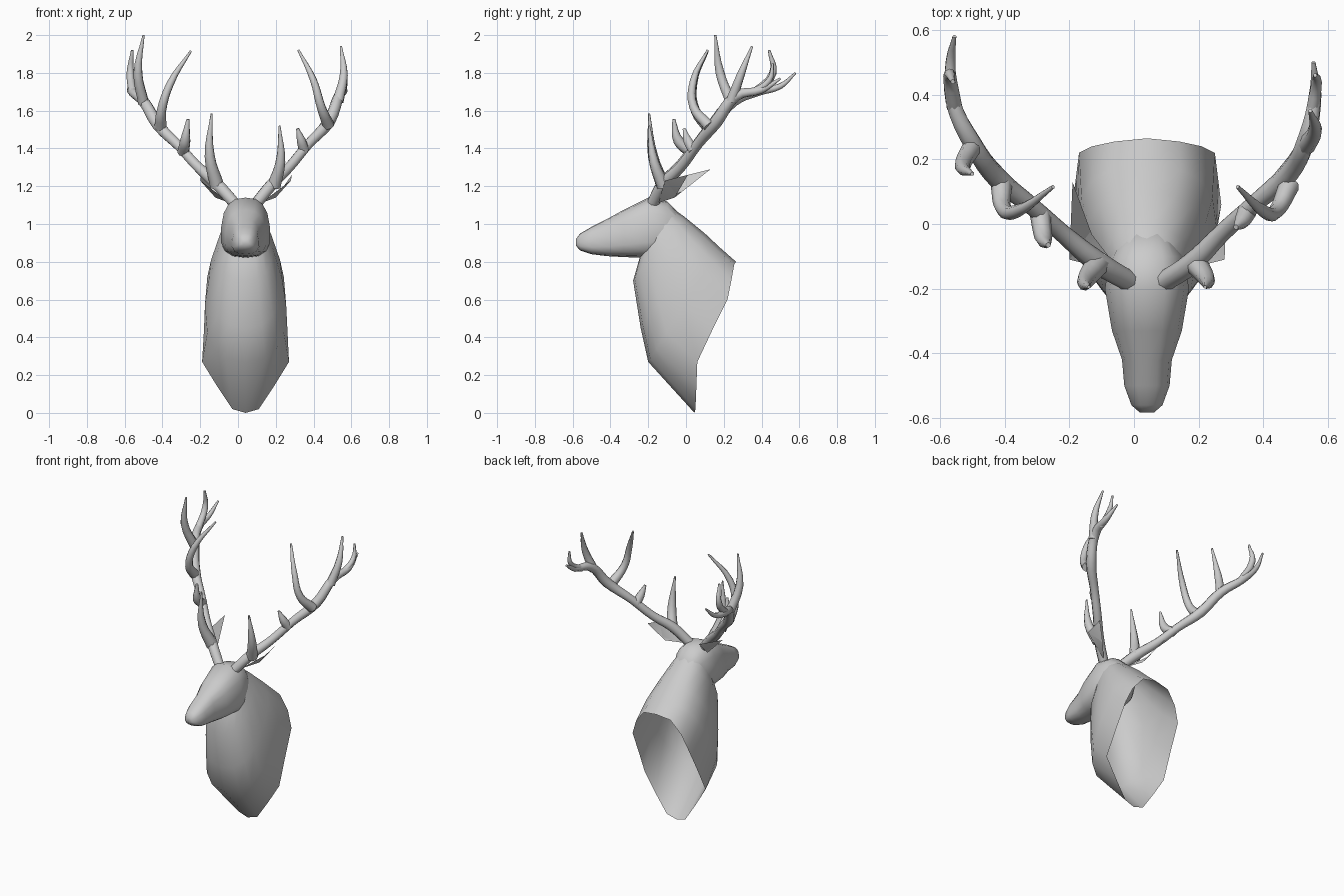
import bpy, bmesh, math
from mathutils import Vector

if "Cube" in bpy.data.objects:
    bpy.data.objects.remove(bpy.data.objects["Cube"])

CX = 0.04  # centre line of head and neck


def finish(obj, angle=50):
    bpy.ops.object.select_all(action='DESELECT')
    obj.select_set(True)
    bpy.context.view_layer.objects.active = obj
    bpy.ops.object.shade_smooth_by_angle(angle=math.radians(angle))


def loft(name, rings, cap_start=False, cap_end=False):
    bm = bmesh.new()
    vs = [[bm.verts.new(p) for p in r] for r in rings]
    n = len(rings[0])
    for a, b in zip(vs, vs[1:]):
        for i in range(n):
            j = (i + 1) % n
            bm.faces.new((a[i], a[j], b[j], b[i]))
    if cap_start:
        bm.faces.new(vs[0])
    if cap_end:
        bm.faces.new(vs[-1])
    bmesh.ops.recalc_face_normals(bm, faces=bm.faces)
    me = bpy.data.meshes.new(name)
    bm.to_mesh(me)
    bm.free()
    obj = bpy.data.objects.new(name, me)
    bpy.context.collection.objects.link(obj)
    finish(obj)
    return obj


def spow(v, p):
    return math.copysign(abs(v) ** p, v)


def oval(top, bottom, hw, n=16, taper=0.0, p=0.85):
    """Rounded ring spanning two (y, z) points, half width hw."""
    ring = []
    for i in range(n):
        t = 2 * math.pi * i / n
        c, s = spow(math.cos(t), p), spow(math.sin(t), p)
        k = (1 + c) / 2
        ring.append((CX + hw * s * (1 - taper * c),
                     bottom[0] + (top[0] - bottom[0]) * k,
                     bottom[1] + (top[1] - bottom[1]) * k))
    return ring


# Neck: hollow shell ending in the shield-shaped wall opening
half = [(0, .265, .80), (.1, .255, .785), (.17, .24, .70), (.21, .22, .6), (.22, .14, .44),
        (.23, .06, .27), (.15, .055, .14), (.07, .05, .02), (0, .045, 0)]
opening = [(CX + x, y, z) for x, y, z in half] + [(CX - x, y, z) for x, y, z in half[-2:0:-1]]
neck_rings = [oval((-.08, 1.09), (-.24, .84), .11),
              oval((-.01, 1.04), (-.28, .70), .145),
              oval((.10, .95), (-.24, .45), .195),
              oval((.18, .875), (-.20, .27), .215, p=0.75),
              opening]
loft("neck", neck_rings)

# Head: muzzle to back of skull (y, top, bottom, half width)
head = [(-.583, .92, .885, .022), (-.56, .95, .86, .048), (-.50, .985, .84, .07),
        (-.42, 1.025, .83, .077), (-.33, 1.075, .825, .108), (-.20, 1.14, .82, .13),
        (-.10, 1.12, .83, .115), (-.02, 1.04, .90, .07)]
loft("head", [oval((y, t), (y, b), w, taper=0.12, p=0.75) for y, t, b, w in head], True, True)


# Ears: pointed folded leaves
def ear(name, base, outer, inner, tip):
    b, o, i, t = map(Vector, (base, outer, inner, tip))
    m = (b + o + i + t) / 4 + Vector((0, .025, -.02))
    bm = bmesh.new()
    b, o, i, t, m = [bm.verts.new(v) for v in (b, o, i, t, m)]
    for f in ((b, o, m), (o, t, m), (t, i, m), (i, b, m), (b, i, o), (i, t, o)):
        bm.faces.new(f)
    bmesh.ops.recalc_face_normals(bm, faces=bm.faces)
    me = bpy.data.meshes.new(name)
    bm.to_mesh(me)
    bm.free()
    obj = bpy.data.objects.new(name, me)
    bpy.context.collection.objects.link(obj)
    finish(obj, 30)


ear("ear_right", (.12, -.15, 1.11), (.28, -.11, 1.23), (.20, -.06, 1.14), (.285, .01, 1.26))
ear("ear_left", (-.04, -.15, 1.11), (-.20, -.11, 1.23), (-.12, -.06, 1.14), (-.19, .13, 1.29))


# Antlers: tapered branches, each point (x, y, z, radius)
def branch(name, pts):
    cu = bpy.data.curves.new(name, 'CURVE')
    cu.dimensions = '3D'
    cu.bevel_depth = 1.0
    cu.bevel_resolution = 2
    cu.resolution_u = 4
    cu.use_fill_caps = True
    sp = cu.splines.new('BEZIER')
    sp.bezier_points.add(len(pts) - 1)
    for bp, (x, y, z, r) in zip(sp.bezier_points, pts):
        bp.co = (x, y, z)
        bp.radius = r
        bp.handle_left_type = bp.handle_right_type = 'AUTO'
    obj = bpy.data.objects.new(name, cu)
    bpy.context.collection.objects.link(obj)
    bpy.ops.object.select_all(action='DESELECT')
    obj.select_set(True)
    bpy.context.view_layer.objects.active = obj
    bpy.ops.object.convert(target='MESH')
    finish(bpy.context.view_layer.objects.active)


branch("right_beam", [(.09, -.18, 1.10, .032), (.18, -.12, 1.21, .033), (.27, -.03, 1.30, .028),
                      (.37, .06, 1.42, .027), (.48, .16, 1.54, .033), (.535, .27, 1.68, .028),
                      (.56, .40, 1.71, .02), (.555, .50, 1.77, .006)])
branch("right_brow_tine", [(.19, -.12, 1.20, .036), (.225, -.17, 1.33, .026), (.22, -.195, 1.52, .005)])
branch("right_small_tine", [(.35, .04, 1.39, .03), (.335, .01, 1.44, .025), (.315, -.01, 1.505, .008)])
branch("right_inner_tine", [(.48, .12, 1.52, .032), (.44, .04, 1.62, .024), (.40, .04, 1.76, .019),
                            (.32, .115, 1.92, .006)])
branch("right_top_tine", [(.53, .24, 1.65, .03), (.56, .29, 1.79, .022), (.545, .35, 1.94, .006)])
branch("right_back_tine", [(.55, .34, 1.69, .02), (.565, .44, 1.76, .016), (.56, .46, 1.85, .006)])

branch("left_beam", [(-.01, -.18, 1.10, .032), (-.11, -.12, 1.21, .035), (-.22, -.03, 1.31, .028),
                     (-.31, .05, 1.41, .027), (-.42, .14, 1.52, .033), (-.50, .25, 1.65, .03),
                     (-.56, .38, 1.70, .024), (-.567, .50, 1.73, .016), (-.555, .58, 1.80, .006)])
branch("left_brow_tine", [(-.11, -.12, 1.20, .038), (-.15, -.175, 1.36, .027), (-.14, -.195, 1.585, .005)])
branch("left_small_tine", [(-.29, .03, 1.38, .032), (-.28, -.04, 1.44, .028), (-.265, -.065, 1.555, .008)])
branch("left_inner_tine", [(-.41, .12, 1.51, .033), (-.405, .05, 1.60, .025), (-.36, .04, 1.74, .02),
                           (-.25, .115, 1.915, .006)])
branch("left_top_tine", [(-.50, .24, 1.64, .03), (-.53, .18, 1.80, .025), (-.50, .155, 2.0, .006)])
branch("left_back_tine", [(-.555, .36, 1.69, .024), (-.57, .46, 1.80, .02), (-.56, .44, 1.92, .007)])
